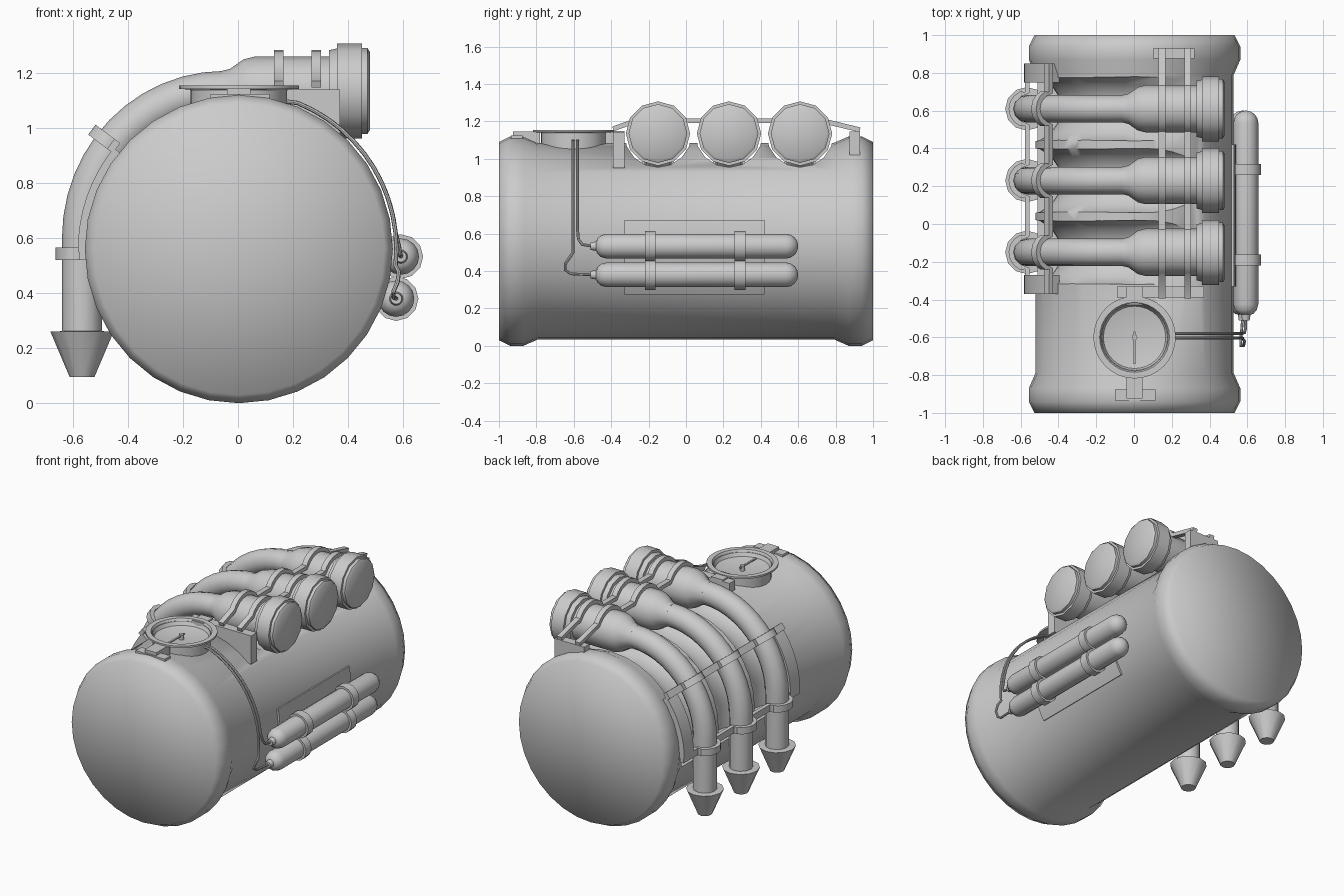
import bpy, bmesh
from math import sin, cos, pi, radians
from mathutils import Vector, Matrix

if "Cube" in bpy.data.objects:
    bpy.data.objects.remove(bpy.data.objects["Cube"])

CZ, CX = 0.56, 0.003          # tank axis
PIPES = (-0.15, 0.23, 0.61)   # pipe positions along y
PZ, LX = 1.135, -0.567        # pipe height on top, pipe x at the side


def finish(name, bm, angle=40):
    bmesh.ops.recalc_face_normals(bm, faces=bm.faces)
    me = bpy.data.meshes.new(name)
    bm.to_mesh(me)
    bm.free()
    ob = bpy.data.objects.new(name, me)
    bpy.context.collection.objects.link(ob)
    smooth(ob, angle)
    return ob


def smooth(ob, angle):
    bpy.ops.object.select_all(action='DESELECT')
    ob.select_set(True)
    bpy.context.view_layer.objects.active = ob
    bpy.ops.object.shade_smooth_by_angle(angle=radians(angle))


def lathe(name, profile, origin, axis, n=16, angle=40):
    """Revolve (along, radius) pairs about an axis and cap both ends."""
    bm = bmesh.new()
    rot = Vector((0, 0, 1)).rotation_difference(Vector(axis)).to_matrix()
    o = Vector(origin)
    rings = [[bm.verts.new(o + rot @ Vector((r * cos(2 * pi * i / n), r * sin(2 * pi * i / n), t)))
              for i in range(n)] for t, r in profile]
    for a, b in zip(rings, rings[1:]):
        for i in range(n):
            j = (i + 1) % n
            bm.faces.new((a[i], a[j], b[j], b[i]))
    for ring, (t, r) in ((rings[0], profile[0]), (rings[-1], profile[-1])):
        c = bm.verts.new(o + rot @ Vector((0, 0, t)))
        for i in range(n):
            bm.faces.new((ring[i], ring[(i + 1) % n], c))
    return finish(name, bm, angle)


def tube(name, pts, r, res=4):
    cu = bpy.data.curves.new(name, 'CURVE')
    cu.dimensions, cu.bevel_depth, cu.bevel_resolution, cu.use_fill_caps = '3D', r, res, True
    sp = cu.splines.new('POLY')
    sp.points.add(len(pts) - 1)
    for p, q in zip(sp.points, pts):
        p.co = (*q, 1)
    tmp = bpy.data.objects.new(name + "_path", cu)
    me = bpy.data.meshes.new_from_object(tmp)
    bpy.data.objects.remove(tmp)
    bm = bmesh.new()
    bm.from_mesh(me)
    bmesh.ops.remove_doubles(bm, verts=bm.verts, dist=1e-5)
    return finish(name, bm)


def box(name, lo, hi):
    bm = bmesh.new()
    lo, hi = Vector(lo), Vector(hi)
    bmesh.ops.create_cube(bm, size=1, matrix=Matrix.Translation((lo + hi) / 2) @ Matrix.Diagonal((*(hi - lo), 1)))
    return finish(name, bm)


def loft(name, sections, closed=False):
    """Skin a list of four-point sections."""
    bm = bmesh.new()
    rows = [[bm.verts.new(p) for p in s] for s in sections]
    for a, b in list(zip(rows, rows[1:])) + ([(rows[-1], rows[0])] if closed else []):
        for i in range(4):
            j = (i + 1) % 4
            bm.faces.new((a[i], a[j], b[j], b[i]))
    if not closed:
        bm.faces.new(rows[0])
        bm.faces.new(rows[-1])
    return finish(name, bm)


def arc_plate(name, r0, r1, a0, a1, y0, y1, n=8):
    secs = []
    for k in range(n + 1):
        a = radians(a0 + (a1 - a0) * k / n)
        secs.append([(CX + r * cos(a), y, CZ + r * sin(a)) for r, y in ((r0, y0), (r1, y0), (r1, y1), (r0, y1))])
    return loft(name, secs)


def wavy_strap(name, base, out, R, spread, ends, width, thick=0.026):
    """Strap along y that arches over every pipe; out is the (x, z) outward direction."""
    path = [ends[0]]
    for c in PIPES:
        for k in range(9):
            a = radians(spread + (180 - 2 * spread) * k / 8)
            path.append((c - R * cos(a), R * sin(a)))
    path.append(ends[1])
    d = Vector((out[0], 0, out[1])).normalized()
    w = Vector((0, 1, 0)).cross(d) * width / 2
    b = Vector((base[0], 0, base[1]))
    P = [Vector(p) for p in path]
    secs = []
    for i, p in enumerate(P):
        t = (P[min(i + 1, len(P) - 1)] - P[max(i - 1, 0)]).normalized()
        nrm = Vector((-t.y, t.x)) * thick / 2
        to3 = lambda q: b + Vector((0, q.x, 0)) + d * q.y
        secs.append([to3(p - nrm) - w, to3(p + nrm) - w, to3(p + nrm) + w, to3(p - nrm) + w])
    return loft(name, secs)


# Main tank with raised end rims
tank = lathe("tank", [(-1, .53), (-.94, .56), (-.87, .56), (-.79, .525), (.79, .525),
                      (.87, .56), (.94, .56), (1, .53)], (CX, 0, CZ), (0, 1, 0), 32, 66)


def bend(y, x_start, z_end):
    """Pipe centre line: along the top, round the side, then down."""
    pts = [(x_start, y, PZ)]
    for k in range(13):
        a = pi / 2 * (1 - k / 12)
        pts.append((-.05 + (LX + .05) * cos(a), y, .6 + (PZ - .6) * sin(a)))
    return pts + [(LX, y, z_end)]


# Channels sunk into the tank below the pipes
for y in PIPES:
    cutter = tube("channel_cutter", bend(y, .7, .45), .18, 6)
    mod = tank.modifiers.new("channel", 'BOOLEAN')
    mod.operation, mod.solver, mod.object = 'DIFFERENCE', 'EXACT', cutter
    bpy.context.view_layer.objects.active = tank
    bpy.ops.object.modifier_apply(modifier=mod.name)
    bpy.data.objects.remove(cutter)
smooth(tank, 66)

# Exhaust pipes with large heads and cone outlets
for y in PIPES:
    tube("pipe", bend(y, 0, .25), .073)
    lathe("pipe_head", [(-.06, .073), (-.03, .08), (.02, .115), (.06, .125), (.33, .125), (.33, .148),
                        (.36, .155), (.36, .172), (.45, .172), (.45, .157), (.47, .157), (.48, .142)],
          (0, y, PZ), (1, 0, 0), 12)
    lathe("pipe_outlet", [(.095, .045), (.26, .115), (.262, .07)], (LX, y, 0), (0, 0, 1), 12)

# Straps over the pipes and their mounts
for x in (.148, .284):
    wavy_strap("head_strap", (x, PZ), (0, 1), .137, 30, ((-.39, .025), (.93, .02)), .035)
wavy_strap("upper_pipe_strap", (-.452, .935), (-.8, .6), .086, 0, ((-.37, 0), (.85, 0)), .045)
wavy_strap("lower_pipe_strap", (-.565, .543), (-1, 0), .086, 0, ((-.37, 0), (.85, 0)), .045)
box("front_strap_mount", (-.09, -.39, .95), (.37, -.33, 1.14))
box("rear_strap_mount", (.1, .875, 1.0), (.32, .93, 1.145))
for y in (-.37, .75):
    arc_plate("side_strap_mount", .51, .585, 181, 141, y, y + .1)

# Gauge: open dish on a neck, with needle and fixing tabs
lathe("gauge", [(1.0, .175), (1.14, .175), (1.143, .218), (1.155, .218), (1.155, .185), (1.115, .165),
                (1.1, .09)], (.003, -.6, 0), (0, 0, 1), 32)
lathe("needle_hub", [(1.09, .015), (1.135, .015)], (.003, -.6, 0), (0, 0, 1), 10)
box("needle", (-.003, -.74, 1.122), (.009, -.57, 1.13))
box("gauge_rear_tab", (-.04, -.43, 1.05), (.045, -.33, 1.15))
box("gauge_front_tab", (-.04, -.925, 1.05), (.045, -.78, 1.145))
box("gauge_front_foot", (-.1, -.935, 1.06), (.115, -.875, 1.125))

# Pair of bottles on a curved backplate
arc_plate("bottle_backplate", .5, .537, -32, 12, -.33, .42)
BOTTLES = ((.592, .533), (.575, .38))
for x, z in BOTTLES:
    dome = [(.535 + .065 * sin(radians(a)), .066 * cos(radians(a))) for a in (0, 22, 45, 65, 85)]
    lathe("bottle", [(-.51, .02), (-.48, .025), (-.475, .04), (-.455, .058), (-.425, .066)] + dome,
          (x, 0, z), (0, 1, 0), 16, 50)
    for y in (-.22, .26):
        lathe("bottle_strap", [(0, .066), (0, .081), (.058, .081), (.058, .066)], (x, y, z), (0, 1, 0), 12)

# Thin lines from the gauge to the bottles
for k, (x, z) in enumerate(BOTTLES):
    y = (-.58, -.604)[k]
    last = (6, -6)[k]
    pts = [(.15, y, 1.1)]
    for i in range(13):
        a = radians(68 + (last - 68) * i / 12)
        pts.append((CX + .573 * cos(a), y, CZ + .573 * sin(a)))
    if k == 0:
        pts += [(.585, -.575, .57), (.59, -.555, .542), (x, -.5, z)]
    else:
        pts += [(.585, -.62, .475), (.58, -.645, .44), (.565, -.645, .405), (.565, -.615, .385), (x, -.5, z)]
    tube("gauge_line", pts, .008, 2)
